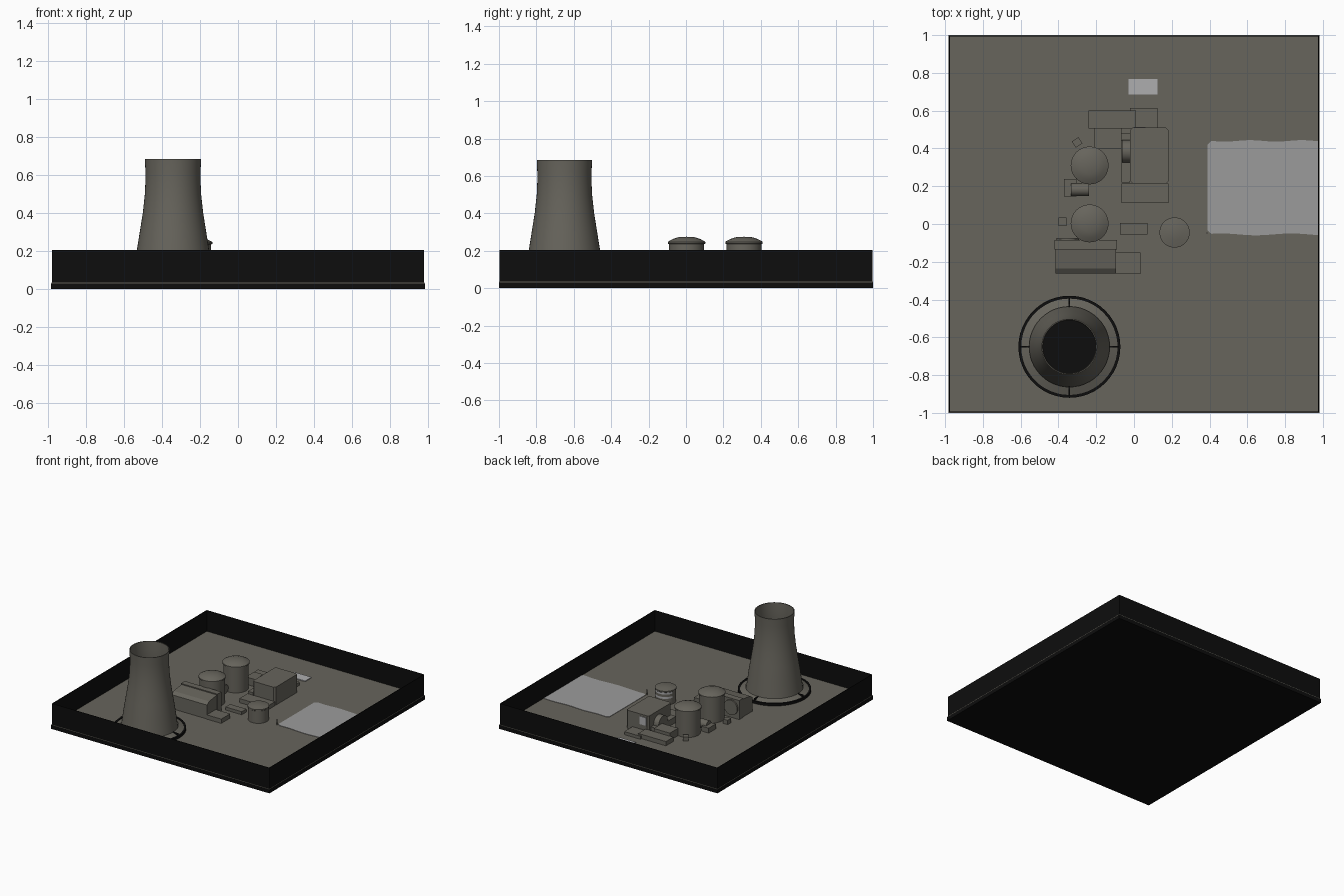
import bpy, bmesh, math
from mathutils import Matrix

cube = bpy.data.objects.get("Cube")
if cube:
    bpy.data.objects.remove(cube, do_unlink=True)


def material(name, r, g, b):
    m = bpy.data.materials.new(name)
    m.use_nodes = True
    m.diffuse_color = (r, g, b, 1)
    node = next(n for n in m.node_tree.nodes if n.type == 'BSDF_PRINCIPLED')
    node.inputs["Base Color"].default_value = (r, g, b, 1)
    node.inputs["Roughness"].default_value = 0.9
    return m


STONE = material("warm_grey", 0.135, 0.128, 0.107)
BLACK = material("black", 0.004, 0.004, 0.004)
POOL = material("pool_grey", 0.33, 0.33, 0.33)
PALE = material("pale_grey", 0.42, 0.42, 0.43)
GROUND = 0.035


def finish(bm, name, *mats, smooth=False):
    bmesh.ops.recalc_face_normals(bm, faces=bm.faces)
    mesh = bpy.data.meshes.new(name)
    bm.to_mesh(mesh)
    bm.free()
    ob = bpy.data.objects.new(name, mesh)
    bpy.context.collection.objects.link(ob)
    for m in mats:
        mesh.materials.append(m)
    if smooth:
        bpy.ops.object.select_all(action='DESELECT')
        ob.select_set(True)
        bpy.context.view_layer.objects.active = ob
        bpy.ops.object.shade_smooth_by_angle(angle=math.radians(30))
    return ob


def box(name, x0, x1, y0, y1, top, bottom=GROUND, mat=STONE, turn=0):
    bm = bmesh.new()
    bmesh.ops.create_cube(bm, size=1)
    bmesh.ops.scale(bm, vec=(x1 - x0, y1 - y0, top - bottom), verts=bm.verts)
    bmesh.ops.rotate(bm, matrix=Matrix.Rotation(turn, 3, 'Z'), verts=bm.verts)
    bmesh.ops.translate(bm, vec=((x0 + x1) / 2, (y0 + y1) / 2, (top + bottom) / 2), verts=bm.verts)
    return finish(bm, name, mat)


def prism(name, outline, lift, mat=STONE):
    """Extrude a closed outline of 3D points along a vector."""
    bm = bmesh.new()
    face = bm.faces.new([bm.verts.new(p) for p in outline])
    new = bmesh.ops.extrude_face_region(bm, geom=[face])["geom"]
    bmesh.ops.translate(bm, vec=lift, verts=[v for v in new if isinstance(v, bmesh.types.BMVert)])
    bm.faces.new([bm.verts.new(p) for p in outline]) if not face.is_valid else None
    return finish(bm, name, mat)


def lathe(name, x, y, profile, mats=(STONE,), sides=48, closed=False, rule=None):
    """Spin (radius, height) points about a vertical axis."""
    bm = bmesh.new()
    rings = []
    for r, z in profile:
        if r == 0:
            rings.append([bm.verts.new((0, 0, z))] * sides)
        else:
            rings.append([bm.verts.new((r * math.cos(a), r * math.sin(a), z))
                          for a in (math.tau * i / sides for i in range(sides))])
    pairs = list(zip(rings, rings[1:]))
    if closed:
        pairs.append((rings[-1], rings[0]))
    for low, high in pairs:
        for i in range(sides):
            j = (i + 1) % sides
            quad = dict.fromkeys((low[i], low[j], high[j], high[i]))
            bm.faces.new(list(quad))
    if rule:
        for f in bm.faces:
            f.material_index = rule(f.calc_center_median())
    bmesh.ops.translate(bm, vec=(x, y, 0), verts=bm.verts)
    return finish(bm, name, *mats, smooth=True)


def drum(name, x, y, z, radius, length, axis, mat=STONE):
    """Cylinder lying along the x or y axis."""
    bm = bmesh.new()
    bmesh.ops.create_cone(bm, cap_ends=True, segments=28, radius1=radius, radius2=radius, depth=length)
    turn = Matrix.Rotation(math.pi / 2, 3, 'Y' if axis == 'x' else 'X')
    bmesh.ops.rotate(bm, matrix=turn, verts=bm.verts)
    bmesh.ops.translate(bm, vec=(x, y, z), verts=bm.verts)
    return finish(bm, name, mat, smooth=True)


# Tray: base plate, ground sheet and thin surrounding walls
HX, HY, WALL = 0.983, 1.0, 0.205
box("base_plate", -HX, HX, -HY, HY, 0.031, 0, BLACK)
box("ground", -HX + .001, HX - .001, -HY + .001, HY - .001, GROUND, 0.031)
for side, tag in ((-1, "right"), (1, "left")):
    a, b = sorted((side * (HX - .004), side * (HX - .008)))
    box(tag + "_wall", a, b, -HY + .004, HY - .004, WALL, 0.031, BLACK)
for side, tag in ((-1, "front"), (1, "back")):
    a, b = sorted((side * (HY - .004), side * (HY - .008)))
    box(tag + "_wall", -HX + .004, HX - .004, a, b, WALL, 0.031, BLACK)

# Pool with wavy banks and rounded corners
x0, x1, y0, y1 = 0.39, HX - .009, -0.055, 0.44
steps = [x0 + .02 + (x1 - x0 - .02) * i / 16 for i in range(17)]
bank = [(x, y0 + .005 * math.sin(x * 17), GROUND) for x in steps]
far = [(x, y1 + .004 * math.sin(x * 23), GROUND) for x in reversed(steps)]
prism("pool", bank + far + [(x0, y1 - .02, GROUND), (x0, y0 + .02, GROUND)], (0, 0, .003), POOL)
box("pool_post", .383, .388, -.05, -.045, .08)

# Cooling tower: open flared shell, dark floor and collar
TX, TY = -0.342, -0.65
outer = [(.215, GROUND), (.206, .09), (.191, .2), (.175, .3), (.159, .4),
         (.148, .5), (.145, .57), (.145, .62), (.148, .685)]
inner = [(r - .006, z) for r, z in reversed(outer)]
lathe("cooling_tower", TX, TY, outer + inner, closed=True)
lathe("tower_floor", TX, TY, [(0, .04), (.208, .04)], (BLACK,))
lathe("tower_skirt", TX, TY, [(.257, .05), (.213, .068)])
lathe("tower_rim", TX, TY, [(.27, GROUND), (.27, .055), (.255, .055), (.255, GROUND)], (BLACK,), closed=True)
for i in range(4):
    a = i * math.pi / 2
    cx, cy = TX + .235 * math.cos(a), TY + .235 * math.sin(a)
    box("skirt_rib", cx - .024, cx + .024, cy - .004, cy + .004, .07, mat=BLACK, turn=a)

# Domed storage tanks
for tag, y in (("front", 0.003), ("back", 0.31)):
    lathe(tag + "_tank", -.235, y, [(.094, GROUND), (.094, .236), (.1, .238), (.1, .248),
                                    (.075, .262), (.045, .272), (0, .275)])


def stripes(c):
    banded = .085 < c.z < .1 or .12 < c.z < .135
    return 1 if banded and c.y > .02 and c.x < .05 else 0


lathe("small_tank", .215, -.045, [(.077, GROUND), (.077, .085), (.077, .1), (.077, .12), (.077, .135),
                                  (.08, .138), (.08, .148), (.04, .156), (0, .16)],
      (STONE, PALE), rule=stripes)

# Main hall with clipped corners, its step and side drum
c, xa, xb, ya, yb = .012, -.02, .182, .215, .51
plan = [(xa + c, ya), (xb - c, ya), (xb, ya + c), (xb, yb - c),
        (xb - c, yb), (xa + c, yb), (xa, yb - c), (xa, ya + c)]
prism("main_hall", [(x, y, GROUND) for x, y in plan], (0, 0, .147))
box("hall_opening", .0, .06, yb, yb + .004, .165, .1, PALE)
box("hall_step", -.065, .182, .11, .215, .068)
box("hall_side", -.065, -.02, .22, .48, .085)
drum("hall_drum", -.042, .385, .09, .06, .045, 'x')

# Front workshop: sloped roof, raised back strip, round vent
section = [(-.262, GROUND), (-.262, .148), (-.235, .168), (-.135, .182), (-.135, GROUND)]
prism("workshop", [(-.415, y, z) for y, z in section], (.32, 0, 0))
box("workshop_back", -.42, -.09, -.135, -.085, .19)
drum("workshop_vent", -.35, -.08, .12, .06, .014, 'y')
box("workshop_annex", -.095, .035, -.265, -.15, .07)

# Small outbuildings
box("rear_shed", -.24, .01, .505, .6, .07)
box("rear_block", -.02, .125, .51, .615, .06)
box("link_block", -.21, -.065, .4, .507, .095)
box("middle_slab", -.075, .072, -.055, .005, .06)
box("side_box", -.4, -.358, -.01, .035, .07)
box("pump_house", -.37, -.305, .145, .237, .075)
drum("pump_drum", -.285, .182, .07, .034, .095, 'x')
box("corner_box", -.322, -.28, .412, .452, .07, turn=.6)

# Pale pad on the ground
box("pale_pad", -.028, .125, .685, .767, .042, mat=PALE)
